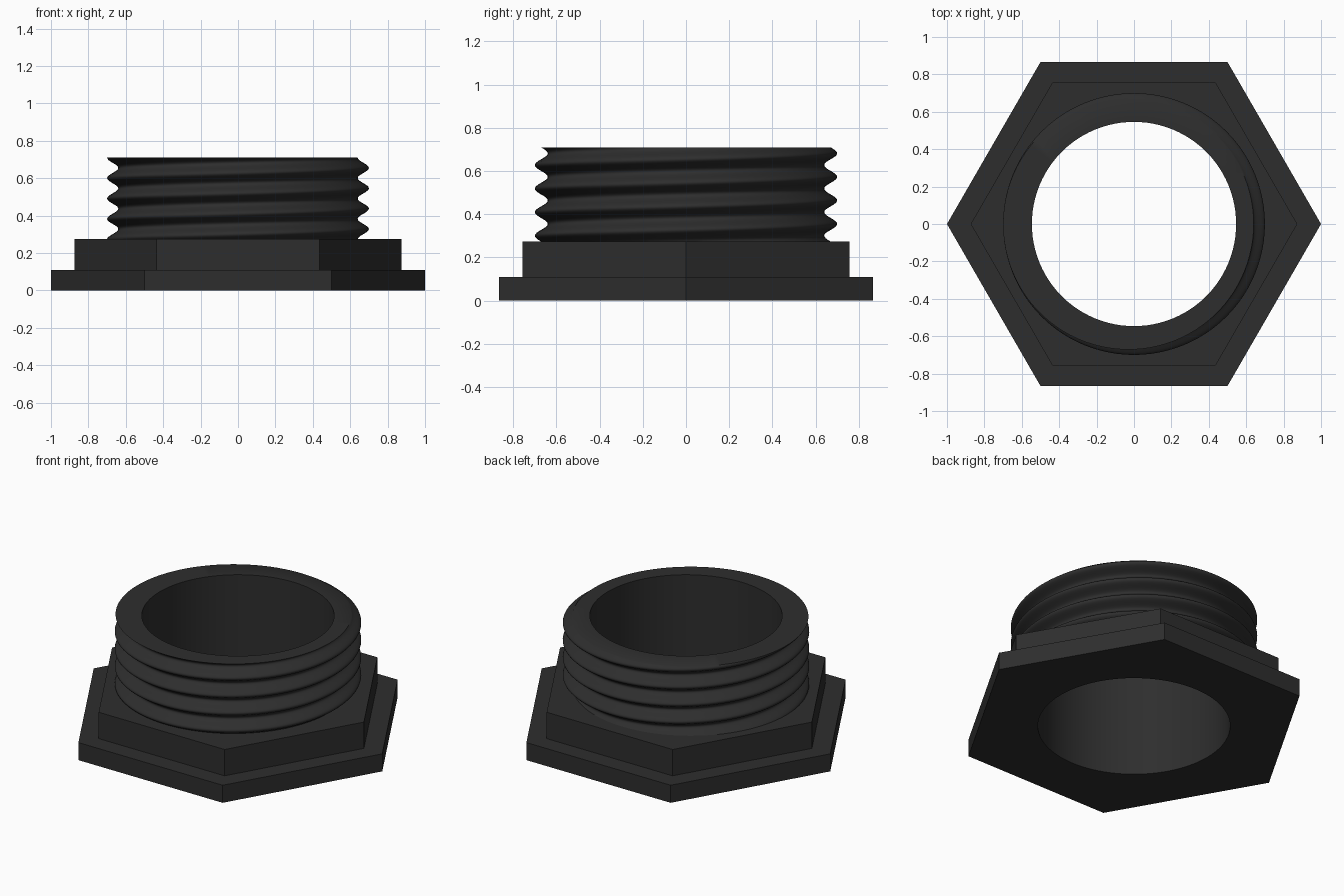
import bpy, bmesh, math

if "Cube" in bpy.data.objects:
    bpy.data.objects.remove(bpy.data.objects["Cube"])

SEG = 96                      # columns around the axis
BORE = 0.546                  # hole radius
Z_FLANGE, Z_NUT, Z_TOP = 0.11, 0.275, 0.71
PITCH, STEPS = 0.109, 16      # thread pitch and rows per turn
THREAD_PHASE = 0.655          # crest height on the +x side

black = bpy.data.materials.new("matte_black")
black.diffuse_color = (0.027, 0.027, 0.027, 1)
black.use_nodes = True
black.node_tree.nodes["Principled BSDF"].inputs["Base Color"].default_value = black.diffuse_color


def loft(name, rows, angle, dissolve=False):
    """Skin a stack of rows; each row maps an angle to (radius, z)."""
    bm = bmesh.new()
    grid = []
    for row in rows:
        ring = []
        for i in range(SEG + 1):
            a = 2 * math.pi * i / SEG
            r, z = row(a)
            ring.append(bm.verts.new((r * math.cos(a), r * math.sin(a), z)))
        grid.append(ring)
    for lo, hi in zip(grid, grid[1:]):
        for i in range(SEG):
            bm.faces.new((lo[i], lo[i + 1], hi[i + 1], hi[i]))
    bmesh.ops.remove_doubles(bm, verts=bm.verts, dist=1e-4)
    if dissolve:              # merge flat strips into single hexagon faces
        bmesh.ops.dissolve_limit(bm, angle_limit=0.01, verts=bm.verts, edges=bm.edges)
    bm.normal_update()
    mesh = bpy.data.meshes.new(name)
    bm.to_mesh(mesh)
    bm.free()
    mesh.materials.append(black)
    obj = bpy.data.objects.new(name, mesh)
    bpy.context.collection.objects.link(obj)
    bpy.ops.object.select_all(action='DESELECT')
    obj.select_set(True)
    bpy.context.view_layer.objects.active = obj
    bpy.ops.object.shade_smooth_by_angle(angle=math.radians(angle))
    return obj


def circle(r, z):
    return lambda a: (r, z)


def hexagon(r, z):
    sixth = math.pi / 3
    return lambda a: (r * math.cos(sixth / 2) / math.cos(a % sixth - sixth / 2), z)


def thread(k):
    """Helical row, trimmed flat at the nut face and at the rim."""
    def row(a):
        z = THREAD_PHASE + PITCH * (a / (2 * math.pi) + k / STEPS)
        z = min(max(z, Z_NUT), Z_TOP)
        phase = (z - THREAD_PHASE) / PITCH * 2 * math.pi - a
        return 0.67 + 0.03 * math.cos(phase), z
    return row


# Stepped hexagonal base with a round hole underneath
loft("hex_base", [
    circle(BORE, 0), hexagon(1.0, 0), hexagon(1.0, Z_FLANGE),
    hexagon(0.873, Z_FLANGE), hexagon(0.873, Z_NUT), circle(0.63, Z_NUT),
], 30, dissolve=True)

# Threaded collar with flat rim and through bore
loft("threaded_collar",
     [thread(k) for k in range(-5 * STEPS, STEPS + 1)]
     + [circle(BORE, Z_TOP), circle(BORE, 0)], 45)
